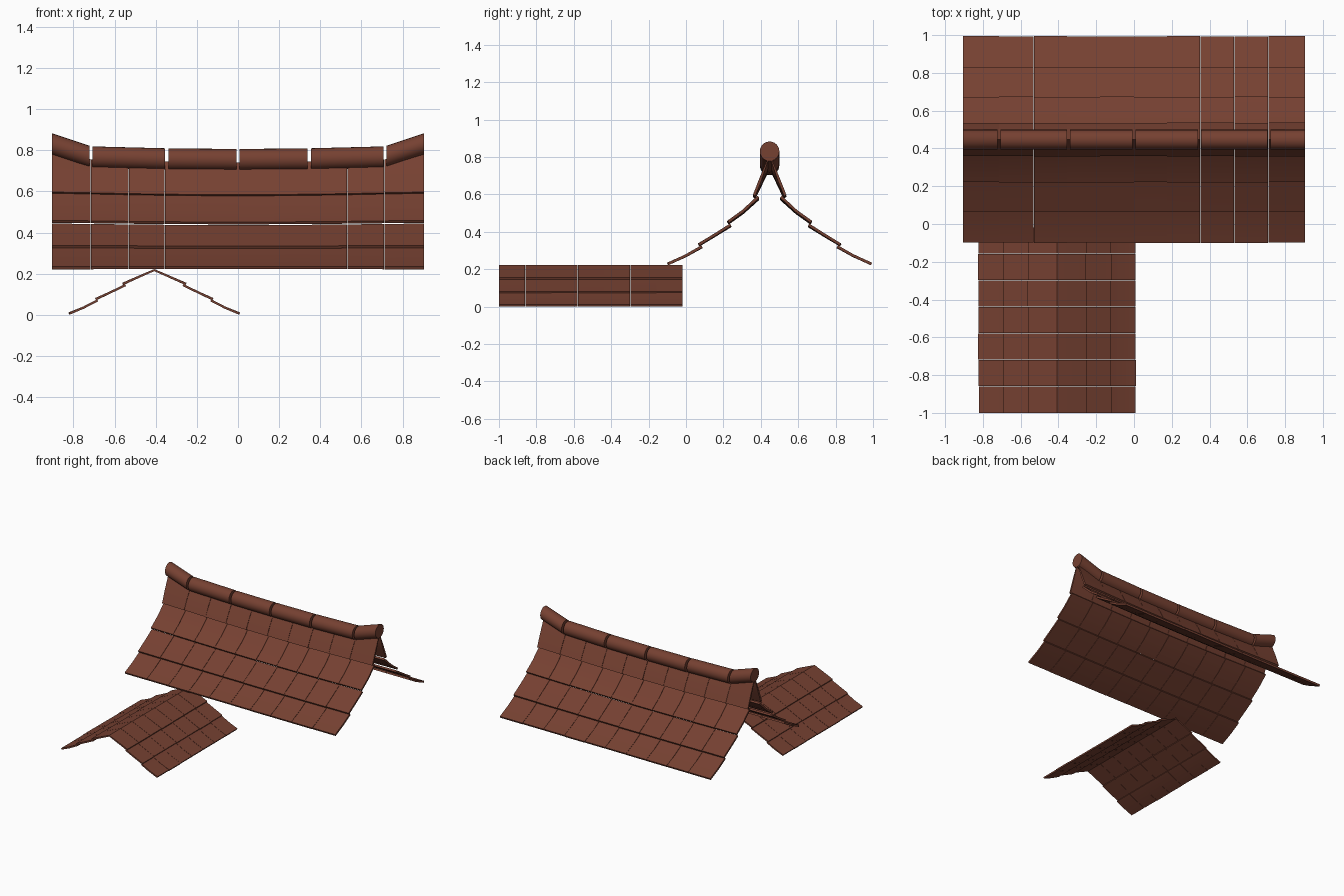
import bpy, bmesh, math, random
from mathutils import Vector, Matrix

if "Cube" in bpy.data.objects:
    bpy.data.objects.remove(bpy.data.objects["Cube"])

random.seed(4)
clay = bpy.data.materials.new("clay red brown")
clay.diffuse_color = (0.18, 0.052, 0.031, 1)
clay.use_nodes = True
clay.node_tree.nodes["Principled BSDF"].inputs["Base Color"].default_value = clay.diffuse_color


def finish(bm, name, angle=30):
    bmesh.ops.recalc_face_normals(bm, faces=bm.faces)
    me = bpy.data.meshes.new(name)
    bm.to_mesh(me)
    bm.free()
    me.materials.append(clay)
    ob = bpy.data.objects.new(name, me)
    bpy.context.collection.objects.link(ob)
    bpy.context.view_layer.objects.active = ob
    ob.select_set(True)
    bpy.ops.object.shade_smooth_by_angle(angle=math.radians(angle))
    ob.select_set(False)
    return ob


def tile(bm, profile, a, b, thick, place):
    """One curved tile: profile of (distance from ridge, height), swept from a to b."""
    n = len(profile)
    jit = random.uniform(-0.002, 0.002)
    rings = []
    for i, (d, z) in enumerate(profile):
        d0, z0 = profile[max(i - 1, 0)]
        d1, z1 = profile[min(i + 1, n - 1)]
        t = Vector((d1 - d0, z1 - z0)).normalized()
        nx, nz = -t.y, t.x           # across the tile
        if nz < 0:
            nx, nz = -nx, -nz
        dj = jit if i == 0 else 0
        low = (max(d - nx * thick, 0) + dj, z - nz * thick)
        rings.append([bm.verts.new(place(u, dd, zz)) for u, dd, zz in (
            (a, d + dj, z), (b, d + dj, z), (b, *low), (a, *low))])
    for r, s in zip(rings, rings[1:]):
        for k in range(4):
            bm.faces.new((r[k], r[(k + 1) % 4], s[(k + 1) % 4], s[k]))
    bm.faces.new(rings[0])
    bm.faces.new(rings[-1])


# Large roof: four tile rows each side, sagging towards the middle
RIDGE_Y = 0.447
main_rows = [
    [(0.547, 0.238), (0.450, 0.281), (0.365, 0.328)],
    [(0.382, 0.338), (0.297, 0.388), (0.212, 0.440)],
    [(0.226, 0.455), (0.147, 0.510), (0.065, 0.584)],
    [(0.088, 0.588), (0.056, 0.652), (0.0, 0.745)],
]
cols = [-0.905, -0.715, -0.53, -0.355, -0.18, 0, 0.175, 0.35, 0.53, 0.71, 0.905]


def lift(x, z):
    sag = 0.012 * min(abs(x) / 0.7, 1.2) ** 2 * (z - 0.23) / 0.5
    tip = max(abs(x) - 0.71, 0) / 0.195 * 0.055 * max((z - 0.6) / 0.145, 0)
    return z + sag + tip - 0.003


for side, label in ((-1, "front"), (1, "back")):
    for r, prof in enumerate(main_rows):
        bm = bmesh.new()
        for a, b in zip(cols, cols[1:]):
            tile(bm, prof, a + (0.001 if a > -0.9 else 0), b - (0.001 if b < 0.9 else 0), 0.014,
                 lambda u, d, z: (u, RIDGE_Y + side * d, lift(u, z)))
        finish(bm, f"main_roof_{label}_row_{r + 1}")

# Ridge caps: tubes with upturned ends, cut upright
R = 0.052


def ridge_cap(x0, z0, x1, z1, name):
    bm = bmesh.new()
    n = 24
    rings = []
    for x, z in ((x0, z0), (x1, z1)):
        rings.append([bm.verts.new((x, RIDGE_Y + R * math.cos(2 * math.pi * k / n),
                                    z + R * math.sin(2 * math.pi * k / n))) for k in range(n)])
    for k in range(n):
        j = (k + 1) % n
        bm.faces.new((rings[0][k], rings[0][j], rings[1][j], rings[1][k]))
    bm.faces.new(rings[0])
    bm.faces.new(rings[1])
    finish(bm, name)


for s, label in ((-1, "left"), (1, "right")):
    ridge_cap(s * 0.008, 0.755, s * 0.338, 0.757, f"ridge_cap_{label}_inner")
    ridge_cap(s * 0.355, 0.758, s * 0.706, 0.767, f"ridge_cap_{label}_outer")
    ridge_cap(s * 0.722, 0.770, s * 0.905, 0.831, f"ridge_cap_{label}_tip")

# Small porch roof: three tile rows each side, ridge runs along y
PORCH_X = -0.407
porch_rows = [
    [(0.416, 0.012), (0.345, 0.041), (0.278, 0.076)],
    [(0.286, 0.082), (0.215, 0.115), (0.142, 0.150)],
    [(0.155, 0.156), (0.078, 0.190), (0.0, 0.223)],
]
step = 0.983 / 7
for side, label in ((-1, "left"), (1, "right")):
    for r, prof in enumerate(porch_rows):
        bm = bmesh.new()
        for c in range(7):
            y = -1 + c * step
            tile(bm, prof, y + (0.001 if c else 0), y + step - 0.001, 0.011,
                 lambda u, d, z: (PORCH_X + side * d, u, z))
        finish(bm, f"porch_roof_{label}_row_{r + 1}")
